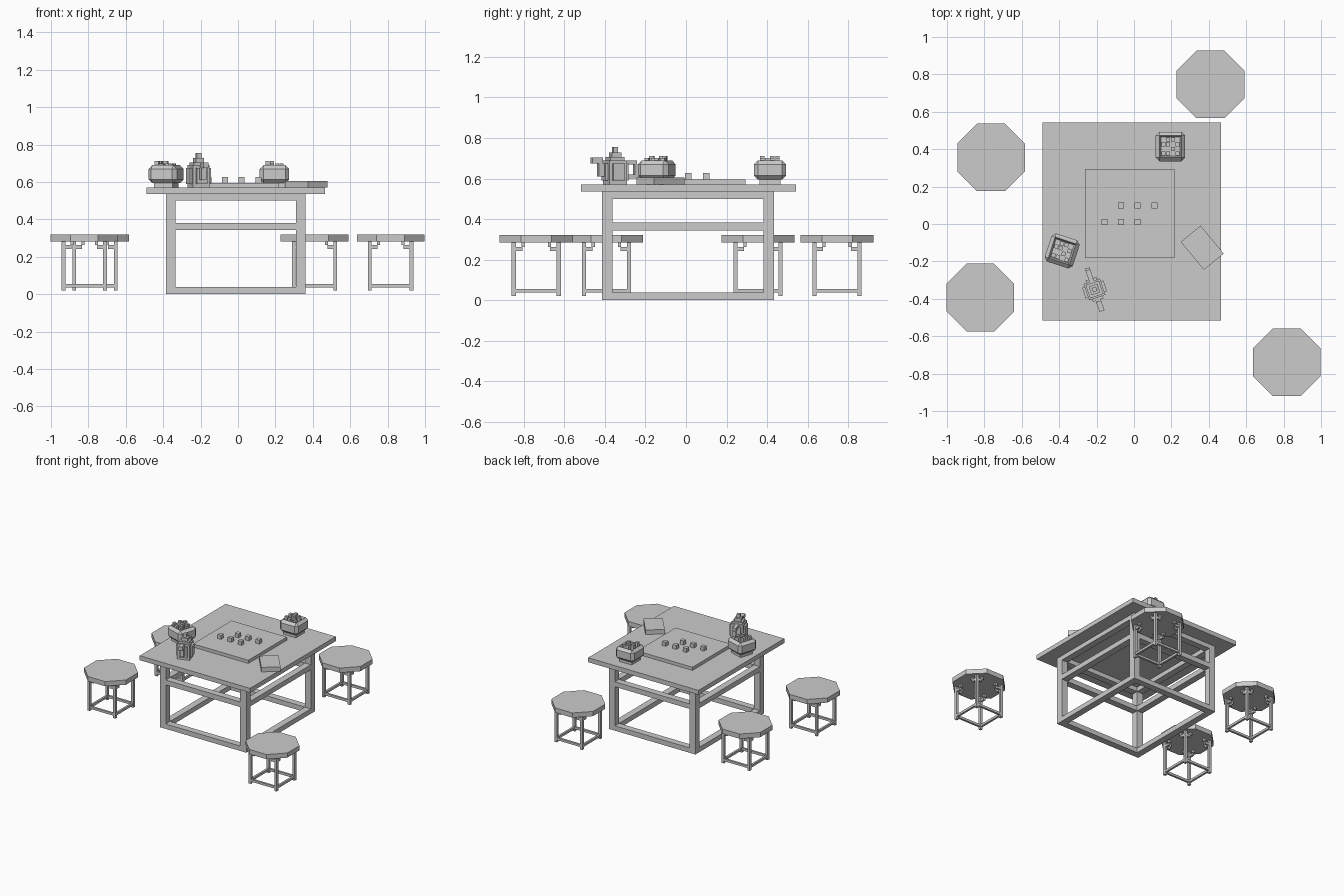
import bpy, bmesh, math
from mathutils import Matrix, Vector

if "Cube" in bpy.data.objects:
    bpy.data.objects.remove(bpy.data.objects["Cube"])


def build(name, boxes, loc=(0, 0, 0), rot=0):
    """One object made of boxes (x0, x1, y0, y1, z0, z1)."""
    bm = bmesh.new()
    for x0, x1, y0, y1, z0, z1 in boxes:
        m = Matrix.Translation(((x0 + x1) / 2, (y0 + y1) / 2, (z0 + z1) / 2))
        m = m @ Matrix.Diagonal((x1 - x0, y1 - y0, z1 - z0, 1))
        bmesh.ops.create_cube(bm, size=1, matrix=m)
    return finish(name, bm, loc, rot)


def finish(name, bm, loc, rot=0):
    me = bpy.data.meshes.new(name)
    bm.to_mesh(me)
    bm.free()
    ob = bpy.data.objects.new(name, me)
    ob.location = loc
    ob.rotation_euler[2] = math.radians(rot)
    bpy.context.collection.objects.link(ob)
    return ob


def cbox(w, d, z0, z1, x=0, y=0):
    return (x - w / 2, x + w / 2, y - d / 2, y + d / 2, z0, z1)


SIGNS = [(-1, -1), (1, -1), (1, 1), (-1, 1)]
TOP = 0.57

# table top and square-section frame
TC = (-0.012, 0.01, 0)
build("table_top", [cbox(0.954, 1.06, 0.535, TOP)], (-0.011, 0.013, 0))
HX, HY, T = 0.374, 0.425, 0.052
build("table_legs", [cbox(T, T, 0, 0.535, sx * (HX - T / 2), sy * (HY - T / 2))
                     for sx, sy in SIGNS], TC)
for name, z0, z1 in (("bottom_rails", 0, 0.038), ("middle_rails", 0.343, 0.382),
                     ("top_rails", 0.5, 0.535)):
    rails = []
    for s in (-1, 1):
        rails.append(cbox(2 * (HX - T), T, z0, z1, 0, s * (HY - T / 2)))
        rails.append(cbox(T, 2 * (HY - T), z0, z1, s * (HX - T / 2), 0))
    build(name, rails, TC)


# octagonal stools
def stool(x, y):
    bm = bmesh.new()
    r = 0.1805 / math.cos(math.pi / 8)
    bmesh.ops.create_cone(bm, cap_ends=True, segments=8, radius1=r, radius2=r, depth=0.037,
                          matrix=Matrix.Translation((0, 0, 0.3015)) @ Matrix.Rotation(math.pi / 8, 4, 'Z'))
    finish("stool_seat", bm, (x, y, 0))
    c, t = 0.111, 0.02
    legs = [cbox(t, t, 0.02, 0.283, sx * c, sy * c) for sx, sy in SIGNS]
    rails, brackets = [], []
    for s in (-1, 1):
        rails += [cbox(2 * c - t, t * 0.8, 0.037, 0.055, 0, s * c),
                  cbox(t * 0.8, 2 * c - t, 0.037, 0.055, s * c, 0)]
    # L-shaped corner brackets, two per leg
    for sx, sy in SIGNS:
        brackets += [cbox(0.032, t * 0.8, 0.243, 0.262, sx * 0.085, sy * c),
                     cbox(0.016, t * 0.8, 0.262, 0.283, sx * 0.065, sy * c),
                     cbox(t * 0.8, 0.032, 0.243, 0.262, sx * c, sy * 0.085),
                     cbox(t * 0.8, 0.016, 0.262, 0.283, sx * c, sy * 0.065)]
    build("stool_legs", legs, (x, y, 0))
    build("stool_rails", rails, (x, y, 0))
    build("stool_brackets", brackets, (x, y, 0))


for p in ((-0.764, 0.356), (-0.822, -0.393), (0.409, 0.746), (0.816, -0.739)):
    stool(*p)

# game board and cube pieces
build("game_board", [(-0.262, 0.217, -0.182, 0.294, TOP, 0.595)])
for x, y in ((-0.07, 0.1), (0.019, 0.1), (0.11, 0.1), (-0.158, 0.01), (-0.07, 0.01), (0.019, 0.01)):
    build("game_piece", [cbox(0.032, 0.032, 0.595, 0.626)], (x, y, 0))

# small closed book
build("book", [cbox(0.194, 0.137, TOP, 0.605)], (0.365, -0.127, 0), -50.6)


# chamfered bowls heaped with pieces
def bowl(x, y, rot):
    bm = bmesh.new()
    bmesh.ops.create_cube(bm, size=1, matrix=Matrix.Translation((0, 0, 0.642)) @ Matrix.Diagonal((0.158, 0.158, 0.096, 1)))
    bmesh.ops.bevel(bm, geom=bm.edges[:], offset=0.02, segments=1, affect='EDGES', profile=0.5)
    # sunken mouth
    top = max(bm.faces, key=lambda f: f.calc_center_median().z)
    bmesh.ops.inset_region(bm, faces=[top], thickness=0.012)
    for v in top.verts:
        v.co.z -= 0.025
    finish("bowl_body", bm, (x, y, 0), rot)
    build("bowl_foot", [cbox(0.105, 0.105, TOP, 0.6)], (x, y, 0), rot)
    filled = ((0, 0), (1, 0), (3, 0), (0, 2), (1, 2), (2, 1), (3, 2), (1, 3), (2, 3))
    build("bowl_pieces", [cbox(0.022, 0.022, 0.66, 0.712 - 0.012 * ((i + j) % 2),
                               (i - 1.5) * 0.025, (j - 1.5) * 0.025) for i, j in filled],
          (x, y, 0), rot)


bowl(0.195, 0.414, 0)
bowl(-0.384, -0.144, -18)

# teapot from stepped blocks, handle along +x and spout along -x
P, R = (-0.211, -0.35, 0), 109
build("teapot_body", [cbox(0.092, 0.092, TOP, 0.69), cbox(0.12, 0.06, 0.59, 0.675),
                      cbox(0.06, 0.12, 0.59, 0.675)], P, R)
build("teapot_lid", [cbox(0.075, 0.075, 0.69, 0.705), cbox(0.048, 0.048, 0.705, 0.728),
                     cbox(0.024, 0.024, 0.728, 0.755)], P, R)
build("teapot_spout", [cbox(0.03, 0.028, 0.61, 0.675, -0.075, 0),
                       cbox(0.055, 0.028, 0.675, 0.703, -0.095, 0)], P, R)
build("teapot_handle", [cbox(0.065, 0.026, 0.668, 0.69, 0.078, 0),
                        cbox(0.022, 0.026, 0.62, 0.668, 0.11, 0),
                        cbox(0.065, 0.026, 0.6, 0.62, 0.088, 0)], P, R)
